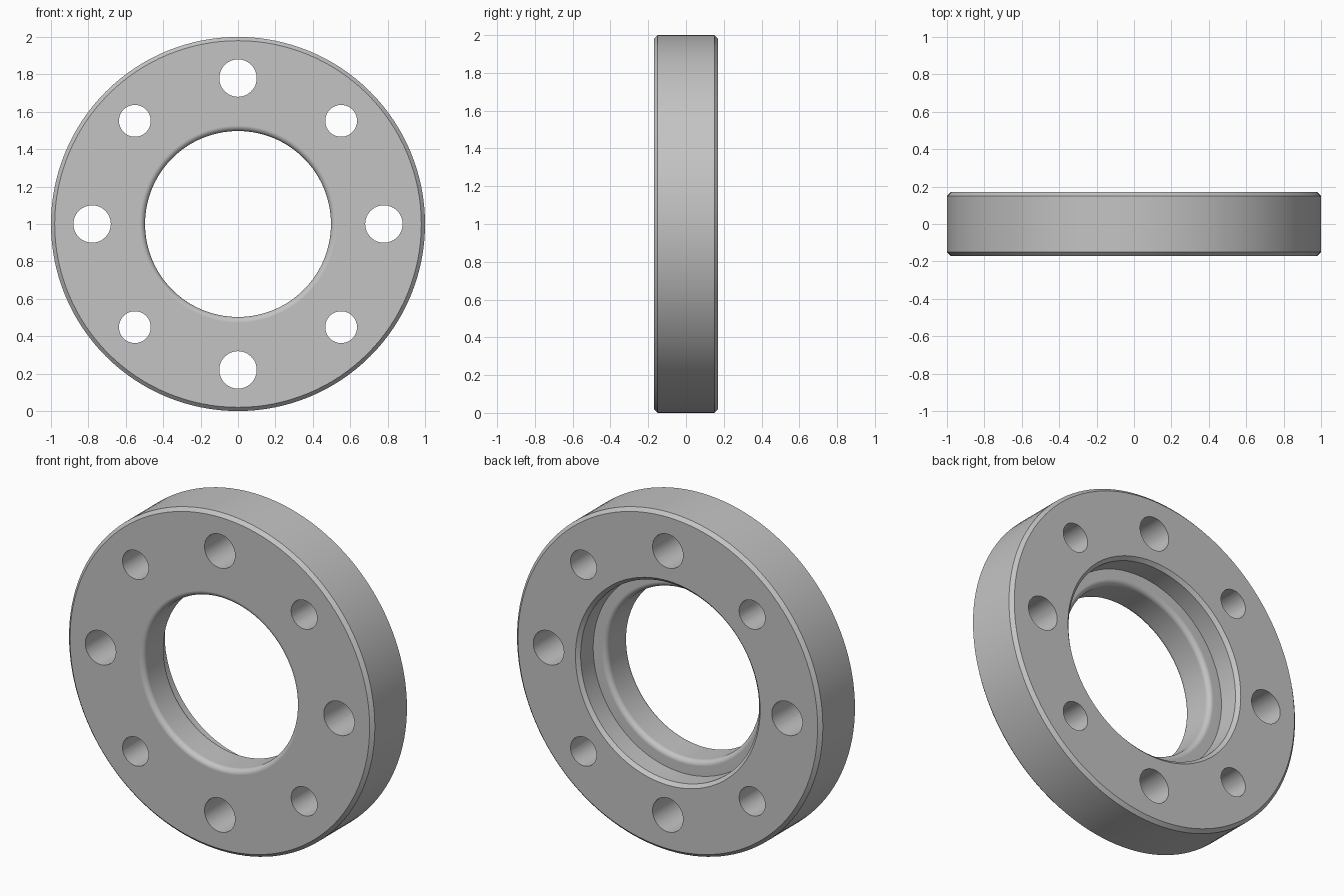
import bpy, bmesh
from math import sin, cos, pi, radians
from mathutils import Matrix

if "Cube" in bpy.data.objects:
    bpy.data.objects.remove(bpy.data.objects["Cube"])

OUTER, BORE, RECESS = 1.0, 0.497, 0.584
HALF, FLOOR = 0.17, 0.033
CHAMFER, FILLET = 0.02, 0.03
BOLT_CIRCLE = 0.78
SEGMENTS = 128

steel = bpy.data.materials.new("steel grey")
steel.use_nodes = True
steel.diffuse_color = (0.55, 0.55, 0.55, 1)
steel.node_tree.nodes["Principled BSDF"].inputs["Base Color"].default_value = steel.diffuse_color


def make_object(name, bm):
    bmesh.ops.recalc_face_normals(bm, faces=bm.faces)
    mesh = bpy.data.meshes.new(name)
    bm.to_mesh(mesh)
    bm.free()
    mesh.materials.append(steel)
    obj = bpy.data.objects.new(name, mesh)
    bpy.context.collection.objects.link(obj)
    return obj


def fillet(y, start, end, steps=8):
    """Quarter round between the bore wall and a flat face, as (radius, y)."""
    angles = [start + (end - start) * i / steps for i in range(steps + 1)]
    return [(BORE + FILLET + FILLET * cos(a), y + FILLET * sin(a)) for a in angles]


# Cross-section of the ring, turned about the y axis
profile = [
    (OUTER - CHAMFER, -HALF), (OUTER, -HALF + CHAMFER),
    (OUTER, HALF - CHAMFER), (OUTER - CHAMFER, HALF),
    (RECESS + CHAMFER, HALF), (RECESS, HALF - CHAMFER), (RECESS, FLOOR),
]
profile += fillet(FLOOR - FILLET, pi / 2, pi)
profile += fillet(-HALF + FILLET, pi, 3 * pi / 2)

bm = bmesh.new()
rings = []
for i in range(SEGMENTS):
    a = 2 * pi * i / SEGMENTS
    rings.append([bm.verts.new((r * cos(a), y, 1 + r * sin(a))) for r, y in profile])
for i, ring in enumerate(rings):
    following = rings[(i + 1) % SEGMENTS]
    for j in range(len(profile)):
        k = (j + 1) % len(profile)
        bm.faces.new((ring[j], ring[k], following[k], following[j]))
flange = make_object("flange_ring", bm)

# Eight bolt holes, alternating wide and narrow
bm = bmesh.new()
for i in range(8):
    a = i * pi / 4
    radius = 0.085 if i % 2 else 0.1
    place = Matrix.Translation((BOLT_CIRCLE * cos(a), 0, 1 + BOLT_CIRCLE * sin(a)))
    bmesh.ops.create_cone(bm, cap_ends=True, segments=48, radius1=radius, radius2=radius,
                          depth=1, matrix=place @ Matrix.Rotation(pi / 2, 4, "X"))
cutter = make_object("bolt_hole_cutter", bm)
cutter.hide_render = True

bpy.ops.object.select_all(action="DESELECT")
flange.select_set(True)
bpy.context.view_layer.objects.active = flange
cut = flange.modifiers.new("bolt_holes", "BOOLEAN")
cut.object = cutter
cut.solver = "EXACT"
bpy.ops.object.modifier_apply(modifier=cut.name)
bpy.data.objects.remove(cutter)

# Smooth round walls with crisp rims and flat faces
bpy.ops.object.shade_smooth_by_angle(angle=radians(30))
weighted = flange.modifiers.new("flat_face_normals", "WEIGHTED_NORMAL")
weighted.keep_sharp = True
